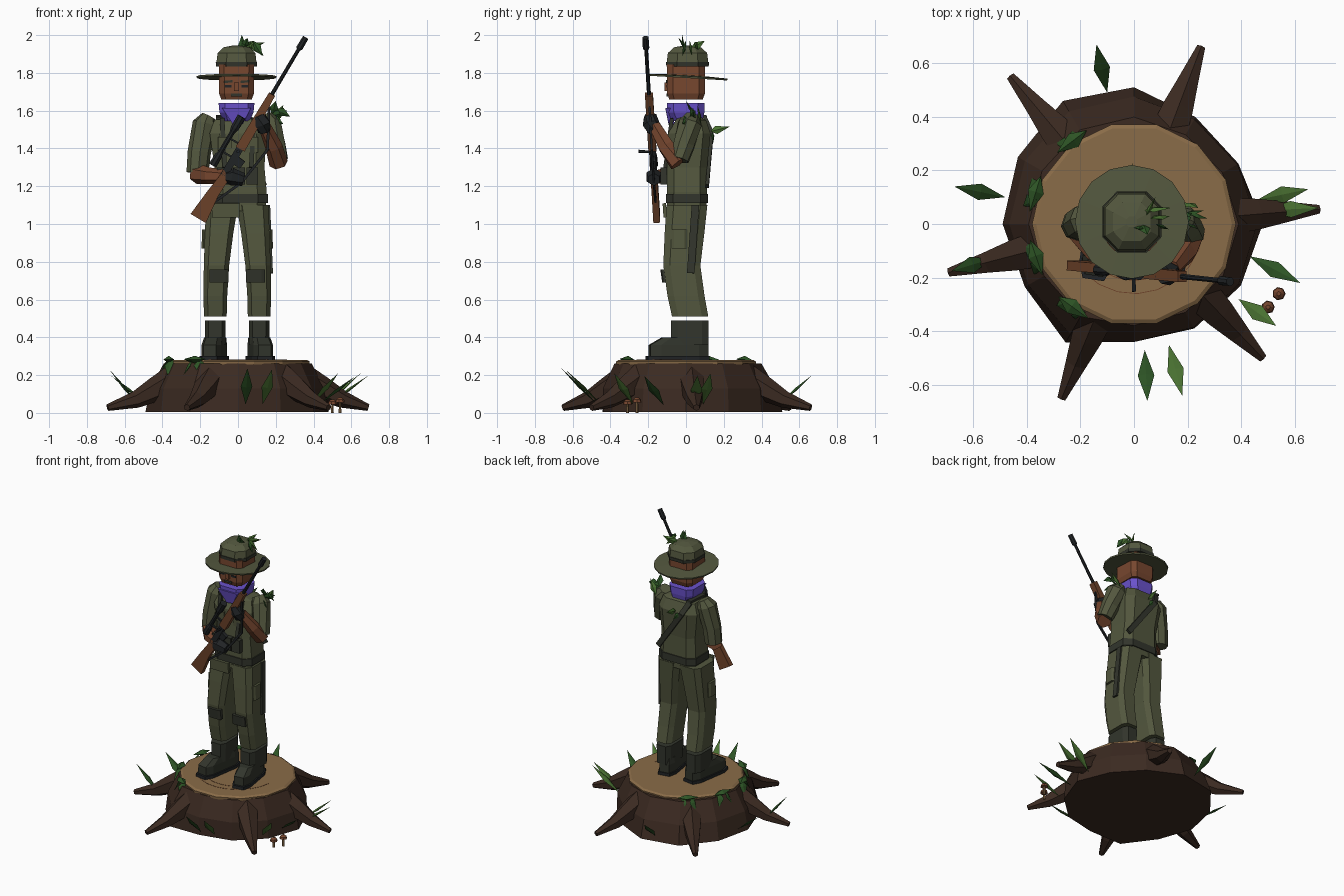
import bpy, bmesh, math, random
from mathutils import Vector as V, Matrix

if "Cube" in bpy.data.objects:
    bpy.data.objects.remove(bpy.data.objects["Cube"])

random.seed(4)

def mat(name, h):
    c = [int(h[i:i + 2], 16) / 255 for i in (0, 2, 4)]
    m = bpy.data.materials.new(name)
    m.diffuse_color = [x / 12.92 if x < .04 else ((x + .055) / 1.055) ** 2.4 for x in c] + [1]
    m.use_nodes = True
    m.node_tree.nodes["Principled BSDF"].inputs["Base Color"].default_value = m.diffuse_color
    return m

OLIVE, DARK, BLACK = mat("olive cloth", "53573e"), mat("dark olive", "32352c"), mat("gunmetal", "212426")
WOOD, SKIN, BARK = mat("gun wood", "6d4229"), mat("skin", "77472f"), mat("bark", "3b2a21")
TAN, PURPLE = mat("cut wood", "8a6c48"), mat("purple scarf", "6a52cc")
LEAF, MOSS = mat("leaf green", "4a7232"), mat("deep green", "2d5425")

def finish(name, bm, m):
    bmesh.ops.recalc_face_normals(bm, faces=bm.faces)
    me = bpy.data.meshes.new(name)
    bm.to_mesh(me)
    bm.free()
    me.materials.append(m)
    ob = bpy.data.objects.new(name, me)
    bpy.context.collection.objects.link(ob)
    return ob

def loft(name, rings, m):
    """Bridge a stack of point rings and cap both ends."""
    bm = bmesh.new()
    vs = [[bm.verts.new(p) for p in r] for r in rings]
    n = len(vs[0])
    for a, b in zip(vs, vs[1:]):
        for i in range(n):
            bm.faces.new((a[i], a[(i + 1) % n], b[(i + 1) % n], b[i]))
    bm.faces.new(vs[0][::-1])
    bm.faces.new(vs[-1])
    return finish(name, bm, m)

def octo(z, cx, cy, rx, ry, c=.35):
    """Chamfered rectangle at height z."""
    a, b = rx * (1 - c), ry * (1 - c)
    pts = [(rx, -b), (rx, b), (a, ry), (-a, ry), (-rx, b), (-rx, -b), (-a, -ry), (a, -ry)]
    return [(cx + x, cy + y, z) for x, y in pts]

def body(name, rows, m, c=.35):
    return loft(name, [octo(*r, c) for r in rows], m)

def disc(z, r, n, cx=0, cy=0):
    return [(cx + r * math.cos(i * math.tau / n), cy + r * math.sin(i * math.tau / n), z) for i in range(n)]

def tube(name, pts, radii, n, m):
    pts = [V(p) for p in pts]
    rings = []
    for i, (p, r) in enumerate(zip(pts, radii)):
        d = pts[min(i + 1, len(pts) - 1)] - pts[max(i - 1, 0)]
        q = d.to_track_quat('Z', 'Y')
        rings.append([p + q @ V((r * math.cos((k + .5) * math.tau / n),
                                 r * math.sin((k + .5) * math.tau / n), 0)) for k in range(n)])
    return loft(name, rings, m)

def bar(name, p, q, w, t, m, out=(0, -1, 0)):
    """Box from p to q, width w, thickness t facing out."""
    p, q = V(p), V(q)
    d = (q - p).normalized()
    y = V(out).cross(d).normalized()
    z = d.cross(y)
    return loft(name, [[e + y * (sy * w / 2) + z * (sz * t / 2)
                        for sy, sz in ((-1, -1), (1, -1), (1, 1), (-1, 1))] for e in (p, q)], m)

def leaf(name, base, tip, w, m, t=.35, axis=(0, 0, 1), h=.008):
    """Thin folded diamond blade, flat across the given axis."""
    b, p = V(base), V(tip)
    d = p - b
    s = d.cross(V(axis)).normalized() * w / 2
    mid = b + d * t
    up = s.cross(d).normalized() * h
    bm = bmesh.new()
    v = [bm.verts.new(x) for x in (b, mid + s, p, mid - s, mid + up, mid - up)]
    for c in (4, 5):
        for i in range(4):
            bm.faces.new((v[i], v[(i + 1) % 4], v[c]))
    return finish(name, bm, m)

# --- stump ---
base = [.48, .45, .46, .51, .53, .5, .49, .47, .51, .44, .45, .46]
def stump_ring(z, f):
    return [(r * math.cos(i * math.tau / 12), r * math.sin(i * math.tau / 12), z)
            for i, r in enumerate(f(b) for b in base)]
loft("stump", [stump_ring(.005, lambda b: b), stump_ring(.13, lambda b: b * .5 + .22),
               stump_ring(.262, lambda b: .39 + (b - .48) * .3)], BARK)
loft("stump_top", [disc(.255, .378, 14), disc(.272, .38, 14), disc(.281, .365, 14)], TAN)
for r, a0, a1 in ((.26, 3.9, 6.2), (.21, 4.2, 5.6)):
    arc = [a0 + (a1 - a0) * i / 8 for i in range(9)]
    tube("growth_ring", [(r * math.cos(a), r * math.sin(a), .281) for a in arc], [.002] * 9, 4, WOOD)
for x, y in ((.69, .055), (.25, .66), (-.46, .55), (-.69, -.18), (-.27, -.65), (.48, -.5)):
    d = V((x, y, 0)).normalized()
    L = V((x, y, 0)).length
    tube("root", [d * .33 + V((0, 0, .19)), d * .45 + V((0, 0, .125)), d * .56 + V((0, 0, .07)), d * L + V((0, 0, .028))],
         [.08, .066, .045, .018], 6, BARK)

# --- grass, moss and mushrooms ---
for bx, by, tx, ty, m in ((-.1, .49, -.14, .67, MOSS), (-.48, .1, -.67, .14, MOSS), (.46, .09, .65, .13, LEAF),
                          (.48, .05, .69, .06, LEAF), (.43, -.12, .62, -.22, MOSS), (.39, -.28, .53, -.38, LEAF),
                          (.04, -.47, .05, -.66, MOSS), (.13, -.45, .18, -.64, LEAF), (-.53, -.13, -.68, -.175, MOSS)):
    leaf("grass_blade", (bx, by, .045), (tx, ty, random.uniform(.19, .24)), .062, m, .5)
for deg in (127, 163, 199, 234):
    a = math.radians(deg)
    c, t = V((math.cos(a), math.sin(a), 0)), V((-math.sin(a), math.cos(a), 0))
    leaf("ivy_leaf", c * .385 - t * .07 + V((0, 0, .28)), c * .385 + t * .07 + V((0, 0, .285)), .06, MOSS, .45, h=.02)
    for k in (-1, 1):
        leaf("ivy_leaf", c * .375 + t * .02 * k + V((0, 0, .29)), c * .415 + t * .055 * k + V((0, 0, .2)), .065, MOSS, .45)
for x, y, h in ((.54, -.26, .06), (.5, -.31, .05)):
    tube("mushroom_stem", [(x, y, 0), (x, y, h)], [.008, .007], 6, TAN)
    loft("mushroom_cap", [disc(h - .005, .025, 7, x, y), disc(h + .01, .022, 7, x, y), disc(h + .022, .008, 7, x, y)], SKIN)

# --- legs and boots, toes turned out ---
for s, cx in ((-1, -.12), (1, .112)):
    tx = cx - s * .004
    turn = Matrix.Translation((tx, .02, 0)) @ Matrix.Rotation(s * math.radians(9), 4, 'Z') @ Matrix.Translation((-tx, -.02, 0))
    for part in (body("boot_sole", [(.28, tx, -.045, .062, .165), (.302, tx, -.045, .062, .165)], BLACK),
                 body("boot_foot", [(.3, tx, -.04, .053, .155), (.36, tx, -.04, .052, .155), (.4, tx, -.01, .047, .115)], DARK)):
        part.data.transform(turn)
    body("boot_shaft", [(.36, cx, .02, .053, .098), (.49, cx, .02, .055, .1)], DARK)
    body("trouser_leg", [(.51, cx, .022, .06, .096), (.62, cx, .0, .063, .098), (.78, cx + s * -.006, -.022, .067, .098),
                         (.95, cx - s * .02, -.008, .075, .105), (1.1, cx - s * .035, .005, .085, .108)], OLIVE)
    body("knee_pad", [(.69, cx - s * .02, -.108, .05, .018), (.76, cx - s * .02, -.118, .05, .018)], DARK)
    body("cargo_pocket", [(.87, cx + s * .045, -.035, .028, .042), (.97, cx + s * .04, -.035, .03, .042)], OLIVE)
bar("holster_strip", (.16, .05, 1.1), (.175, .025, .74), .04, .02, DARK, (1, 0, 0))

# --- torso ---
body("shirt", [(1.07, .012, .005, .135, .104), (1.17, .012, .005, .14, .106), (1.3, .008, .006, .132, .106),
               (1.48, 0, .018, .15, .112), (1.55, 0, .026, .125, .08), (1.57, -.005, .015, .065, .055)], OLIVE)
body("belt", [(1.11, .012, .005, .146, .112), (1.16, .012, .005, .146, .112)], DARK)
bar("shirt_flap", (-.065, -.11, 1.035), (-.065, -.115, 1.11), .145, .018, OLIVE)
for x in (-.08, .005, .075):
    bar("belt_pouch", (x, -.118, 1.21), (x, -.118, 1.3), .062, .035, DARK)
for x in (-.07, .07):
    bar("chest_pocket", (x, -.095, 1.38), (x, -.1, 1.46), .07, .016, OLIVE)
    bar("chest_strap", (x, -.11, 1.3), (x * 1.2, -.075, 1.56), .024, .02, DARK)
for p, q in (((-.1, .1, 1.56), (-.06, .137, 1.48)), ((-.06, .137, 1.48), (.04, .124, 1.34)), ((.04, .124, 1.34), (.14, .112, 1.2))):
    bar("back_strap", p, q, .035, .018, DARK, (0, 1, 0))
bar("shoulder_strap", (-.1, -.06, 1.56), (-.1, .11, 1.57), .035, .014, DARK, (0, 0, 1))

# --- arms ---
tube("left_sleeve", [(-.155, .02, 1.57), (-.175, .015, 1.53), (-.205, .0, 1.38), (-.215, -.005, 1.27)],
     [.04, .066, .062, .058], 8, OLIVE)
tube("left_forearm", [(-.215, -.01, 1.265), (-.15, -.1, 1.255), (-.04, -.16, 1.25)], [.054, .044, .034], 6, SKIN)
tube("right_sleeve", [(.14, .03, 1.57), (.165, .02, 1.53), (.195, -.01, 1.42), (.215, -.035, 1.34)],
     [.04, .066, .06, .052], 8, OLIVE)
tube("right_forearm", [(.215, -.04, 1.32), (.19, -.105, 1.41), (.14, -.165, 1.52)], [.05, .046, .034], 6, SKIN)
tube("left_glove", [(-.06, -.165, 1.25), (-.03, -.17, 1.25), (.03, -.17, 1.235)], [.035, .046, .034], 6, BLACK)
tube("right_glove", [(.14, -.17, 1.49), (.13, -.185, 1.53), (.11, -.19, 1.575)], [.034, .045, .034], 6, BLACK)

# --- rifle, built along its own axis ---
O, D = V((-.21, -.155, 1.03)), V((.57, -.06, .96)).normalized()
U = V((-.96, 0, .57)).normalized()
S = D.cross(U)
def R(a, u, s=0):
    return O + D * a + U * u + S * s
def plate(name, prof, t, m):
    return loft(name, [[R(a, u, s) for a, u in prof] for s in (-t / 2, t / 2)], m)
plate("rifle_stock", [(0, .047), (0, -.047), (.16, -.03), (.27, -.035), (.29, .015), (.2, .025), (.15, .032)], .036, WOOD)
bar("receiver", R(.26, 0), R(.46, 0), .038, .036, BLACK)
plate("handguard", [(.43, -.03), (.6, -.027), (.765, -.018), (.765, .018), (.43, .024)], .042, WOOD)
tube("barrel", [R(.45, 0), R(1.06, 0)], [.012, .01], 8, BLACK)
tube("muzzle_brake", [R(1.04, 0), R(1.05, 0), R(1.115, 0)], [.012, .018, .017], 8, BLACK)
plate("magazine", [(.34, -.015), (.39, -.015), (.385, -.06), (.34, -.055)], .026, BLACK)
tube("scope", [R(.28, .078), R(.34, .078), R(.36, .078), R(.48, .078), R(.51, .078), R(.58, .078)],
     [.023, .021, .014, .014, .023, .024], 8, BLACK)
for a in (.37, .45):
    bar("scope_mount", R(a, .01), R(a, .075), .01, .012, BLACK)
tube("bolt_handle", [R(.41, .0, .01), R(.417, .0, .075)], [.006, .009], 6, BLACK)
for p, q in ((R(.7, -.02), R(.5, -.13)), (R(.5, -.13), R(.28, -.1)), (R(.28, -.1), R(.12, -.03))):
    bar("rifle_sling", p, q, .014, .012, BLACK)

# --- scarf and head ---
body("scarf", [(1.545, -.008, .008, .07, .08), (1.59, -.008, -.001, .09, .098), (1.64, -.008, -.001, .095, .1)], PURPLE)
loft("scarf_point", [[(-.085, y - .018, 1.615), (.07, y - .018, 1.615), (.025, y, 1.53), (-.025, y, 1.525)]
                     for y in (-.06, -.092)], PURPLE)
body("head", [(1.658, -.008, 0, .08, .088), (1.69, -.008, 0, .092, .1), (1.845, -.008, 0, .093, .1)], SKIN, .3)
bar("nose", (-.008, -.1, 1.705), (-.008, -.1, 1.75), .026, .03, SKIN)
for x in (-.052, .036):
    bar("eye", (x - .017, -.1, 1.73), (x + .017, -.1, 1.73), .013, .008, BLACK)
    bar("eyebrow", (x - .023, -.101, 1.752), (x + .023, -.101, 1.756), .012, .009, DARK)
bar("mouth", (-.037, -.1, 1.683), (.021, -.1, 1.683), .014, .008, DARK)

# --- hat: brim around the head, crown above ---
c = (-.008, .008)
brim = loft("hat_brim", [disc(1.775, .09, 16, *c), disc(1.773, .21, 16, *c), disc(1.783, .212, 16, *c), disc(1.788, .09, 16, *c)], OLIVE)
for v in brim.data.vertices:
    v.co.z -= .06 * v.co.y
body("hat_band", [(1.835, *c, .108, .112), (1.858, *c, .11, .114)], DARK, .5)
body("hat_crown", [(1.855, *c, .106, .11), (1.905, *c, .1, .104), (1.935, *c, .07, .072), (1.945, *c, .02, .02)], OLIVE, .5)

# --- camouflage sprigs on hat, shoulder and back ---
for b, t, m in (((.025, -.01, 1.9), (.02, -.02, 2.0), MOSS), ((.06, .02, 1.97), (.135, .03, 1.89), LEAF),
                ((.04, .02, 1.92), (.08, .1, 1.97), LEAF), ((.03, .0, 1.93), (.05, -.04, 1.985), MOSS),
                ((.08, 0, 1.97), (.13, -.02, 1.89), MOSS), ((.03, .05, 1.93), (.14, .06, 1.96), LEAF)):
    leaf("hat_leaf", b, t, .045, m, .45, (0, 1, .5))
for b, t, m in (((.17, .03, 1.57), (.26, .05, 1.6), MOSS), ((.18, .04, 1.58), (.2, .0, 1.65), MOSS),
                ((.2, .04, 1.61), (.275, .02, 1.57), MOSS), ((.18, .08, 1.53), (.24, .06, 1.63), LEAF),
                ((.18, .02, 1.56), (.24, -.02, 1.53), MOSS)):
    leaf("shoulder_leaf", b, t, .05, m, .45, (0, 1, .5))
leaf("back_leaf", (-.01, .13, 1.49), (-.005, .23, 1.515), .045, LEAF, .3, (1, 0, 0))
leaf("back_leaf", (-.05, .14, 1.49), (.0, .145, 1.43), .035, MOSS, .4, (0, 1, 0))
